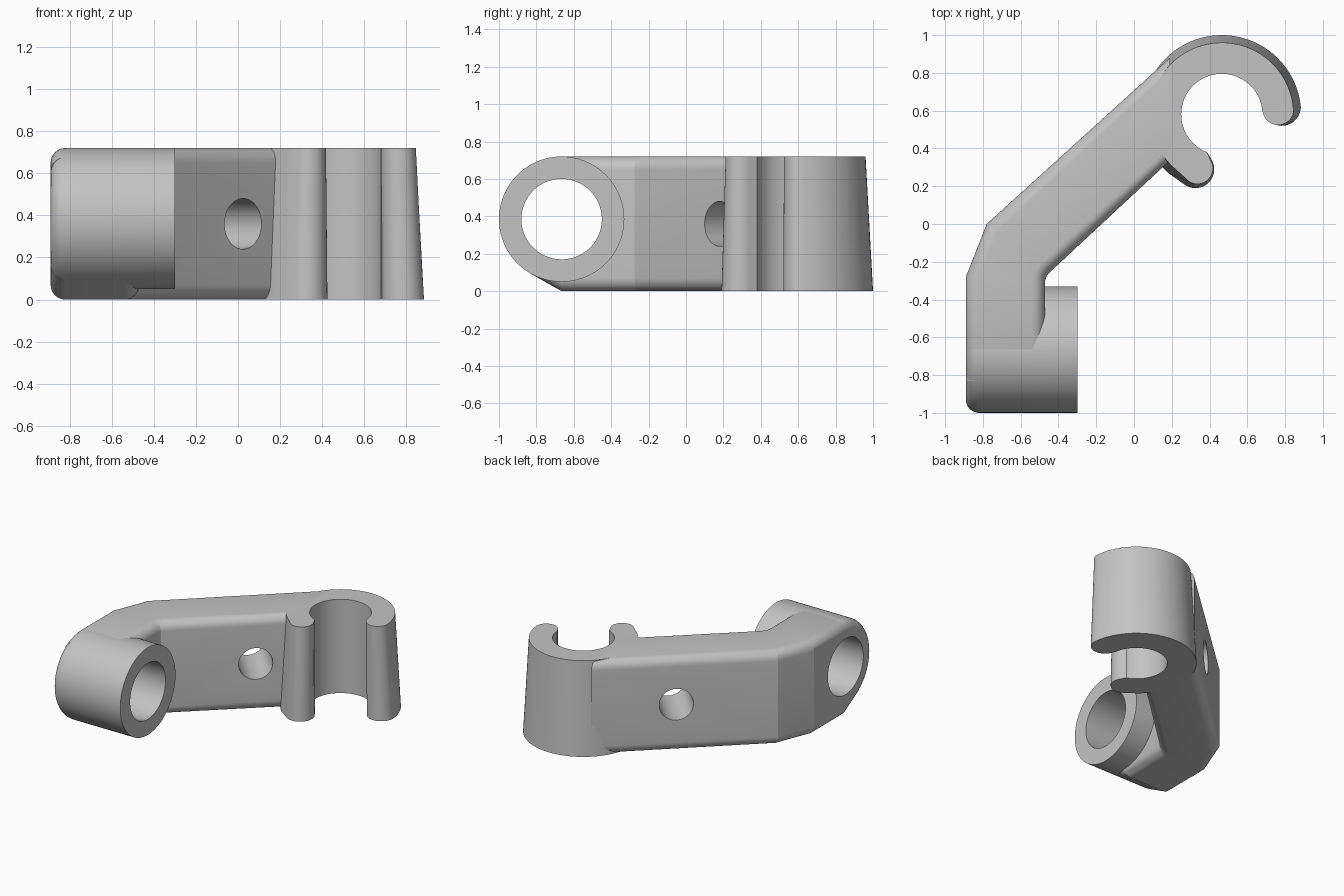
import bpy, bmesh
from math import sin, cos, radians
from mathutils import Vector

cube = bpy.data.objects.get("Cube")
if cube:
    bpy.data.objects.remove(cube, do_unlink=True)

HEIGHT = 0.72
HOOK = Vector((0.465, 0.58))
RING_Y, RING_Z = -0.665, 0.385
BORE = 0.215
ROUND = 0.07

COLOUR = (0.55, 0.55, 0.55, 1)
grey = bpy.data.materials.new("plain grey")
grey.use_nodes = True
grey.diffuse_color = COLOUR
grey.node_tree.nodes["Principled BSDF"].inputs["Base Color"].default_value = COLOUR


def skin(name, outlines, closed=False):
    """Bridge matching outlines in order, then cap the ends or close the loop."""
    bm = bmesh.new()
    loops = [[bm.verts.new(p) for p in outline] for outline in outlines]
    pairs = list(zip(loops, loops[1:]))
    if closed:
        pairs.append((loops[-1], loops[0]))
    else:
        bm.faces.new(loops[0][::-1])
        bm.faces.new(loops[-1])
    for a, b in pairs:
        for i in range(len(a)):
            j = (i + 1) % len(a)
            bm.faces.new((a[i], a[j], b[j], b[i]))
    bmesh.ops.recalc_face_normals(bm, faces=bm.faces)
    mesh = bpy.data.meshes.new(name)
    bm.to_mesh(mesh)
    bm.free()
    mesh.materials.append(grey)
    obj = bpy.data.objects.new(name, mesh)
    bpy.context.collection.objects.link(obj)
    return obj


def arc(center, radius, start, end, steps):
    angles = [radians(start + (end - start) * i / steps) for i in range(steps + 1)]
    return [(center[0] + radius * cos(a), center[1] + radius * sin(a)) for a in angles]


def circle(center, axis, radius):
    """Upright circle around a horizontal axis."""
    side = Vector((-axis.y, axis.x, 0))
    return [center + side * u + Vector((0, 0, v))
            for u, v in arc((0, 0), radius, 0, 360, 96)[:-1]]


def drill(target, start, axis, length, radius):
    cutter = skin("cutter", [circle(start + axis * d, axis, radius) for d in (0, length)])
    mod = target.modifiers.new("drill", 'BOOLEAN')
    mod.object, mod.operation, mod.solver = cutter, 'DIFFERENCE', 'EXACT'
    bpy.context.view_layer.objects.active = target
    bpy.ops.object.modifier_apply(modifier=mod.name)
    bpy.data.objects.remove(cutter, do_unlink=True)


# Bent arm: rounded rectangles between the inner and outer wall
def arm_section(inner, outer, low=0, high=HEIGHT):
    inner, outer = Vector(inner), Vector(outer)
    width = (outer - inner).length
    along = (outer - inner) / width
    near, far, base, top = ROUND, width - ROUND, low + ROUND, high - ROUND
    points = []
    for center, start in (((far, base), -90), ((far, top), 0), ((near, top), 90), ((near, base), 180)):
        points += arc(center, ROUND, start, start + 90, 8)
    flat = [inner + along * u for u, v in points]
    return [(p.x, p.y, v) for p, (u, v) in zip(flat, points)]


arm = skin("bent_arm", [
    arm_section((-0.47, -0.83), (-0.89, -0.83), 0.093, 0.676),
    arm_section((-0.47, RING_Y), (-0.89, RING_Y)),
    arm_section((-0.47, -0.3), (-0.89, -0.28)),
    arm_section((-0.463, -0.275), (-0.835, -0.14)),
    arm_section((-0.44, -0.25), (-0.78, 0)),
    arm_section((0.2, 0.345), (0.19, 0.88))])
slant = Vector((-0.68, 0.73, 0)).normalized()
x_axis = Vector((1, 0, 0))
drill(arm, Vector((0.025, 0.18, 0.36)) - slant * 0.3, slant, 1.1, 0.12)
drill(arm, Vector((-1, RING_Y, RING_Z)), x_axis, 0.8, BORE + 0.005)

# Ring boss: revolved profile with the closed side rounded
profile = [(-0.89, BORE)] + arc((-0.82, 0.265), ROUND, 180, 90, 8) + [(-0.3, 0.335), (-0.3, BORE)]
ring = skin("ring_boss", [circle(Vector((x, RING_Y, RING_Z)), x_axis, r) for x, r in profile],
            closed=True)


# Open clip hook, wider at the base, with rounded lips
def hook_outline(z, radius, right, left, lip):
    outer = arc(HOOK, radius, 5, 228, 60)
    left_lip = arc(left, lip, 240, 395, 16)
    bore = arc(HOOK, BORE, 249, 5, 60)
    right_lip = arc(right, lip, 190, 350, 16)
    return [(x, y, z) for x, y in outer + left_lip + bore + right_lip]


hook = skin("clip_hook", [
    hook_outline(0, 0.42, (0.783, 0.62), (0.325, 0.29), 0.1),
    hook_outline(HEIGHT, 0.38, (0.763, 0.607), (0.335, 0.295), 0.083)])

bpy.ops.object.select_all(action='DESELECT')
for part in (arm, ring, hook):
    part.select_set(True)
bpy.context.view_layer.objects.active = arm
bpy.ops.object.shade_smooth_by_angle(angle=radians(20))
